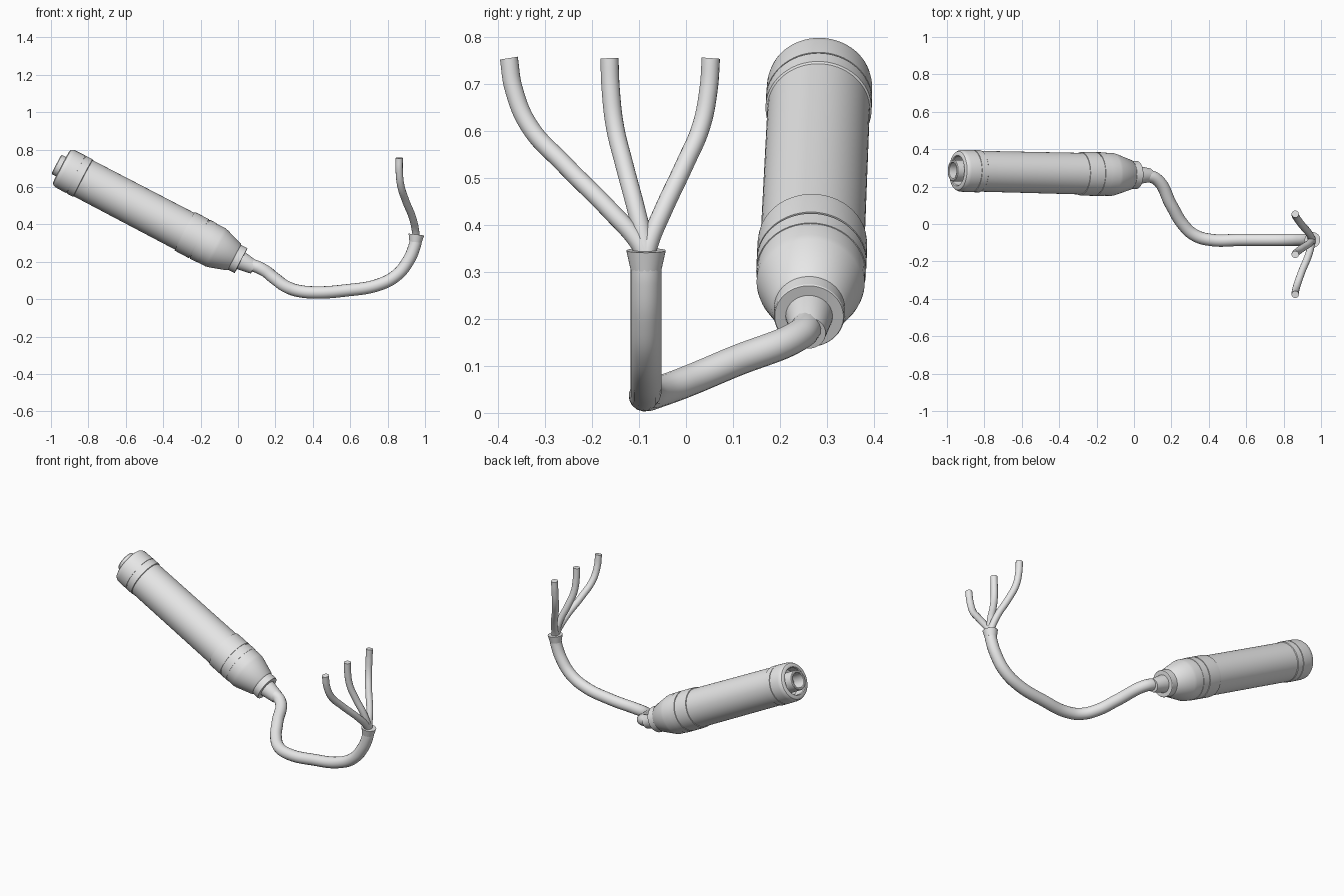
import bpy, bmesh, math
from mathutils import Vector, Matrix

cube = bpy.data.objects.get("Cube")
if cube:
    bpy.data.objects.remove(cube, do_unlink=True)

GREY = (0.8, 0.8, 0.8, 1)
grey = bpy.data.materials.new("light_grey")
grey.use_nodes = True
grey.diffuse_color = GREY
grey.node_tree.nodes["Principled BSDF"].inputs["Base Color"].default_value = GREY


def finish(obj):
    """Smooth the object but keep hard rims."""
    bpy.ops.object.select_all(action='DESELECT')
    obj.select_set(True)
    bpy.context.view_layer.objects.active = obj
    if obj.type == 'CURVE':
        bpy.ops.object.convert(target='MESH')
        obj = bpy.context.view_layer.objects.active
    bpy.ops.object.shade_smooth_by_angle(angle=math.radians(28))


def lathe(name, profile, start, end, steps=64):
    """Revolve (distance along axis, radius) pairs round the line start-end."""
    bm = bmesh.new()
    verts = [bm.verts.new((r, 0, t)) for t, r in profile]
    edges = [bm.edges.new(pair) for pair in zip(verts, verts[1:])]
    bmesh.ops.spin(bm, geom=verts + edges, cent=(0, 0, 0), axis=(0, 0, 1),
                   angle=math.tau, steps=steps)
    bmesh.ops.remove_doubles(bm, verts=bm.verts, dist=0.0001)
    bmesh.ops.recalc_face_normals(bm, faces=bm.faces)
    turn = (Vector(end) - Vector(start)).to_track_quat('Z', 'Y').to_matrix().to_4x4()
    bm.transform(Matrix.Translation(start) @ turn)
    mesh = bpy.data.meshes.new(name)
    bm.to_mesh(mesh)
    bm.free()
    mesh.materials.append(grey)
    obj = bpy.data.objects.new(name, mesh)
    bpy.context.collection.objects.link(obj)
    finish(obj)


def tube(name, points, radius):
    """Sweep a round section along a smooth path."""
    curve = bpy.data.curves.new(name, 'CURVE')
    curve.dimensions = '3D'
    curve.bevel_depth = radius
    curve.bevel_resolution = 6
    curve.resolution_u = 10
    curve.use_fill_caps = True
    spline = curve.splines.new('BEZIER')
    spline.bezier_points.add(len(points) - 1)
    for bp, p in zip(spline.bezier_points, points):
        bp.co = p
        bp.handle_left_type = bp.handle_right_type = 'AUTO'
    curve.materials.append(grey)
    obj = bpy.data.objects.new(name, curve)
    bpy.context.collection.objects.link(obj)
    finish(obj)


# Handle axis, from the open socket end to the cable end
HEAD = (-0.945, 0.285, 0.708)
TAIL = (0.016, 0.262, 0.206)

# End cap with a deep round socket
lathe("end_cap", [
    (0.09, 0), (0.06, 0.078), (0.005, 0.078), (0.0, 0.082), (0.0, 0.094),
    (0.005, 0.104), (0.016, 0.11), (0.03, 0.112), (0.088, 0.113),
    (0.088, 0.0)], HEAD, TAIL)

# Hollow connector inside the socket
lathe("socket_tube", [
    (0.07, 0.058), (-0.025, 0.058), (-0.029, 0.054), (-0.029, 0.046),
    (-0.025, 0.043), (0.05, 0.043), (0.05, 0)], HEAD, TAIL)

# Barrel with shallow grooves, raised collars and a tapered nose
lathe("barrel", [
    (0.084, 0), (0.084, 0.109), (0.092, 0.109), (0.092, 0.113), (0.13, 0.113),
    (0.133, 0.109), (0.745, 0.111), (0.745, 0.116), (0.765, 0.117),
    (0.83, 0.117), (0.83, 0.113), (0.836, 0.113), (0.836, 0.117),
    (0.88, 0.117), (0.88, 0.115), (0.93, 0.115), (0.945, 0.112),
    (1.04, 0.081), (1.046, 0.075), (1.082, 0.075), (1.085, 0.073),
    (1.085, 0)], HEAD, TAIL)

# Short sleeve where the cable leaves the barrel
lathe("strain_relief", [
    (1.06, 0), (1.06, 0.05), (1.085, 0.05), (1.163, 0.037), (1.163, 0)],
    HEAD, TAIL, 32)

# Main cable
tube("cable", [
    (0.04, 0.262, 0.195), (0.12, 0.24, 0.165), (0.2, 0.1, 0.108),
    (0.26, 0.0, 0.066), (0.325, -0.06, 0.044), (0.41, -0.085, 0.036),
    (0.57, -0.085, 0.046), (0.76, -0.085, 0.08), (0.85, -0.085, 0.13),
    (0.907, -0.085, 0.2), (0.943, -0.085, 0.28), (0.955, -0.085, 0.335)], 0.033)

# Flared collar at the split
lathe("split_collar", [
    (0, 0), (0, 0.033), (0.041, 0.042), (0.041, 0)],
    (0.949, -0.085, 0.305), (0.954, -0.085, 0.347), 32)

# Three thin wires share one path and fan out sideways: (spread, x, z)
WIRE = [(0.0, 0.953, 0.33), (0.05, 0.95, 0.36), (0.26, 0.935, 0.43),
        (0.6, 0.895, 0.53), (0.85, 0.87, 0.61), (0.965, 0.862, 0.69),
        (1.0, 0.862, 0.755)]
for name, reach in (("right_wire", -0.292), ("middle_wire", -0.078), ("left_wire", 0.138)):
    tube(name, [(x, -0.085 + reach * f, z) for f, x, z in WIRE], 0.0195)
